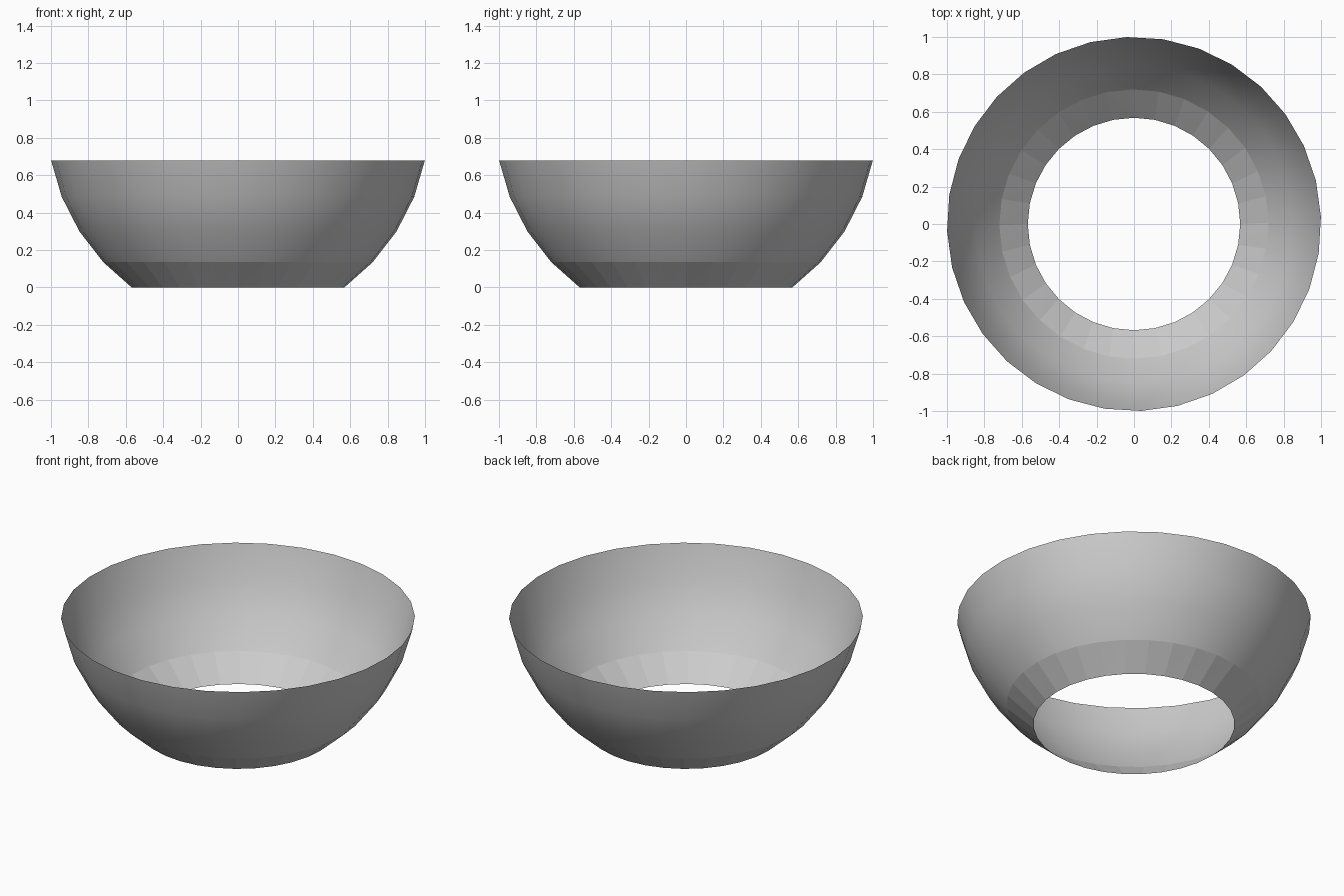
import bpy, bmesh
from math import cos, sin, radians, tau

if "Cube" in bpy.data.objects:
    bpy.data.objects.remove(bpy.data.objects["Cube"])

SIDES = 32
# Bowl wall, bottom opening to rim: radius, height, twist in degrees
PROFILE = [(0.568, 0.0, 0.0), (0.72, 0.135, 0.6), (0.848, 0.30, 1.1),
           (0.943, 0.485, 1.7), (1.0, 0.68, 2.2)]

# Open, single-skin bowl with slightly twisted rings
bm = bmesh.new()
rings = []
for r, z, twist in PROFILE:
    angles = [tau * i / SIDES + radians(twist) for i in range(SIDES)]
    rings.append([bm.verts.new((r * cos(a), r * sin(a), z)) for a in angles])

for k, (low, high) in enumerate(zip(rings, rings[1:])):
    for i in range(SIDES):
        j = (i + 1) % SIDES
        # The bottom band is faceted, the wall above is smooth
        for tri in ((low[i], low[j], high[j]), (low[i], high[j], high[i])):
            bm.faces.new(tri).smooth = k > 0

mesh = bpy.data.meshes.new("bowl_wall")
bm.to_mesh(mesh)
bm.free()
bowl = bpy.data.objects.new("bowl_wall", mesh)
bpy.context.collection.objects.link(bowl)
